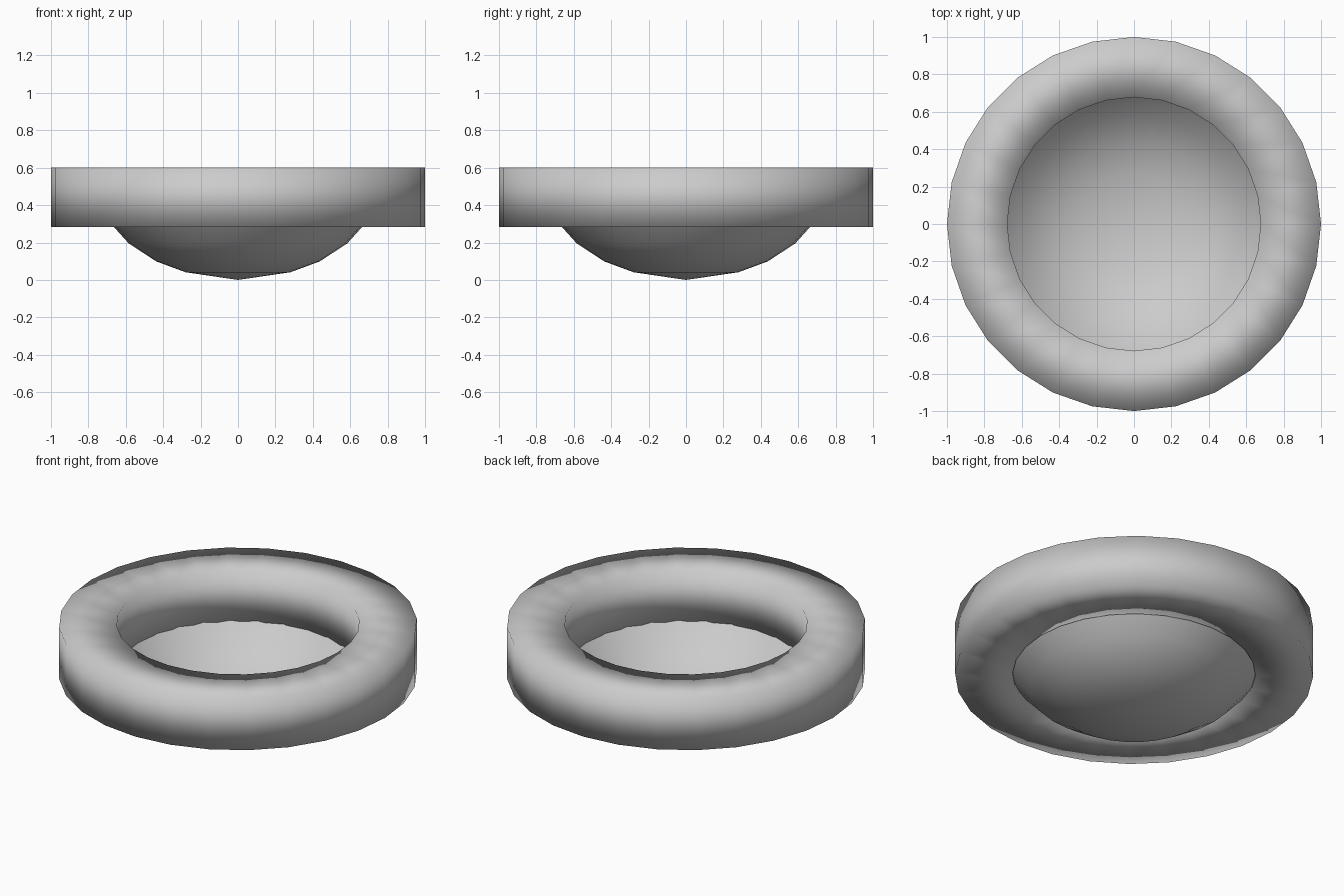
import bpy
import bmesh
from math import cos, sin, tau

cube = bpy.data.objects.get("Cube")
if cube:
    bpy.data.objects.remove(cube, do_unlink=True)

grey = bpy.data.materials.new("light grey")
grey.use_nodes = True
grey.diffuse_color = (0.6, 0.6, 0.6, 1)
grey.node_tree.nodes["Principled BSDF"].inputs["Base Color"].default_value = (0.6, 0.6, 0.6, 1)


def lathe(name, profile, sides, closed=False):
    """Turn an (r, z) profile about the z axis; a point with r = 0 is a pole."""
    bm = bmesh.new()
    rings = []
    for r, z in profile:
        if r == 0:
            rings.append([bm.verts.new((0, 0, z))] * sides)
        else:
            rings.append([bm.verts.new((r * cos(tau * i / sides), r * sin(tau * i / sides), z))
                          for i in range(sides)])
    pairs = list(zip(rings, rings[1:]))
    if closed:
        pairs.append((rings[-1], rings[0]))
    for a, b in pairs:
        for i in range(sides):
            j = (i + 1) % sides
            corners = list(dict.fromkeys((a[i], a[j], b[j], b[i])))
            bm.faces.new(corners).smooth = True
    mesh = bpy.data.meshes.new(name)
    bm.to_mesh(mesh)
    bm.free()
    mesh.materials.append(grey)
    obj = bpy.data.objects.new(name, mesh)
    bpy.context.collection.objects.link(obj)
    return obj


# Square-section ring, softly shaded
lathe("rim_ring", [(0.678, 0.283), (1, 0.283), (1, 0.6), (0.678, 0.6)], 28, closed=True)

# Thin open bowl whose edge is tucked into the ring
lathe("bowl", [(0, 0), (0.28, 0.041), (0.437, 0.099), (0.584, 0.195), (0.69, 0.312)], 32)
